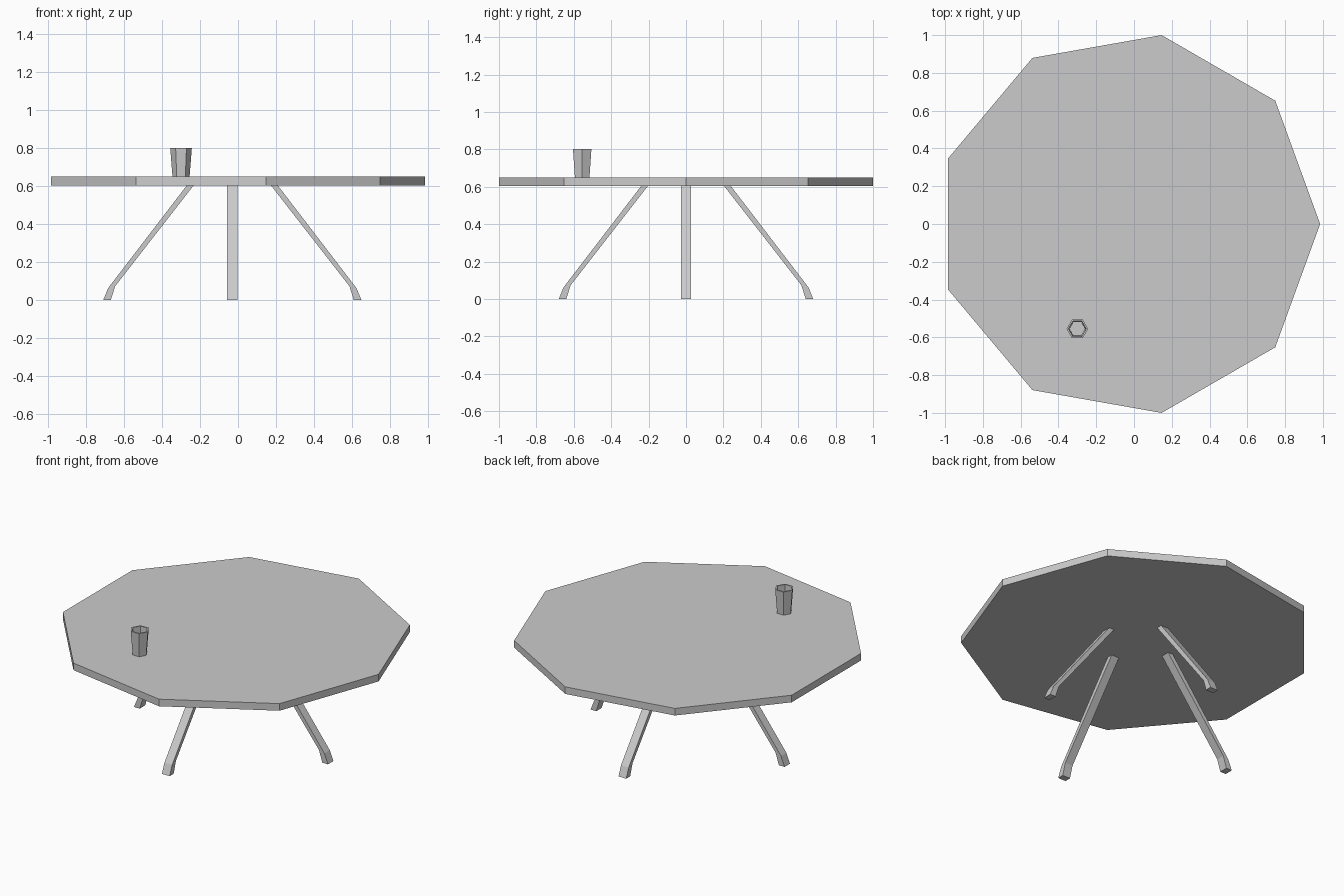
import bpy
from math import cos, sin, pi

if "Cube" in bpy.data.objects:
    bpy.data.objects.remove(bpy.data.objects["Cube"])

CX = -0.03  # shared centre axis of top and legs


def make_object(name, verts, faces):
    mesh = bpy.data.meshes.new(name)
    mesh.from_pydata(verts, [], faces)
    mesh.update()
    obj = bpy.data.objects.new(name, mesh)
    bpy.context.collection.objects.link(obj)
    return obj


def lathe(name, centre, sides, profile):
    """Stack of (radius, z) rings, capped at the first and last ring."""
    verts = [(centre[0] + r * cos(2 * pi * i / sides),
              centre[1] + r * sin(2 * pi * i / sides), z)
             for r, z in profile for i in range(sides)]
    faces = [tuple(range(sides))[::-1]]
    for k in range(len(profile) - 1):
        a, b = k * sides, (k + 1) * sides
        for i in range(sides):
            j = (i + 1) % sides
            faces.append((a + i, a + j, b + j, b + i))
    last = (len(profile) - 1) * sides
    faces.append(tuple(range(last, last + sides)))
    return make_object(name, verts, faces)


def leg(name, angle):
    """Bent square leg: (inner, outer, z) sections swept outward at an angle."""
    half = 0.027
    sections = [((0.64, 0.0), (0.68, 0.0)),
                ((0.617, 0.073), (0.655, 0.062)),
                ((0.203, 0.605), (0.239, 0.605))]
    verts = []
    for inner, outer in sections:
        for (d, z), w in ((inner, -half), (outer, -half), (outer, half), (inner, half)):
            verts.append((CX + d * cos(angle) - w * sin(angle),
                          d * sin(angle) + w * cos(angle), z))
    faces = [(3, 2, 1, 0), (8, 9, 10, 11)]
    for a in (0, 4):
        for i in range(4):
            j = (i + 1) % 4
            faces.append((a + i, a + j, a + 4 + j, a + 4 + i))
    return make_object(name, verts, faces)


# Nine-sided table top
lathe("table_top", (CX, 0), 9, [(1.0154, 0.605), (1.0154, 0.65)])

# Four splayed legs
for k, side in enumerate(("right", "back", "left", "front")):
    leg(side + "_leg", k * pi / 2)

# Six-sided hollow cup
lathe("cup", (-0.30, -0.555), 6,
      [(0.045, 0.65), (0.057, 0.802), (0.047, 0.802), (0.042, 0.665)])
